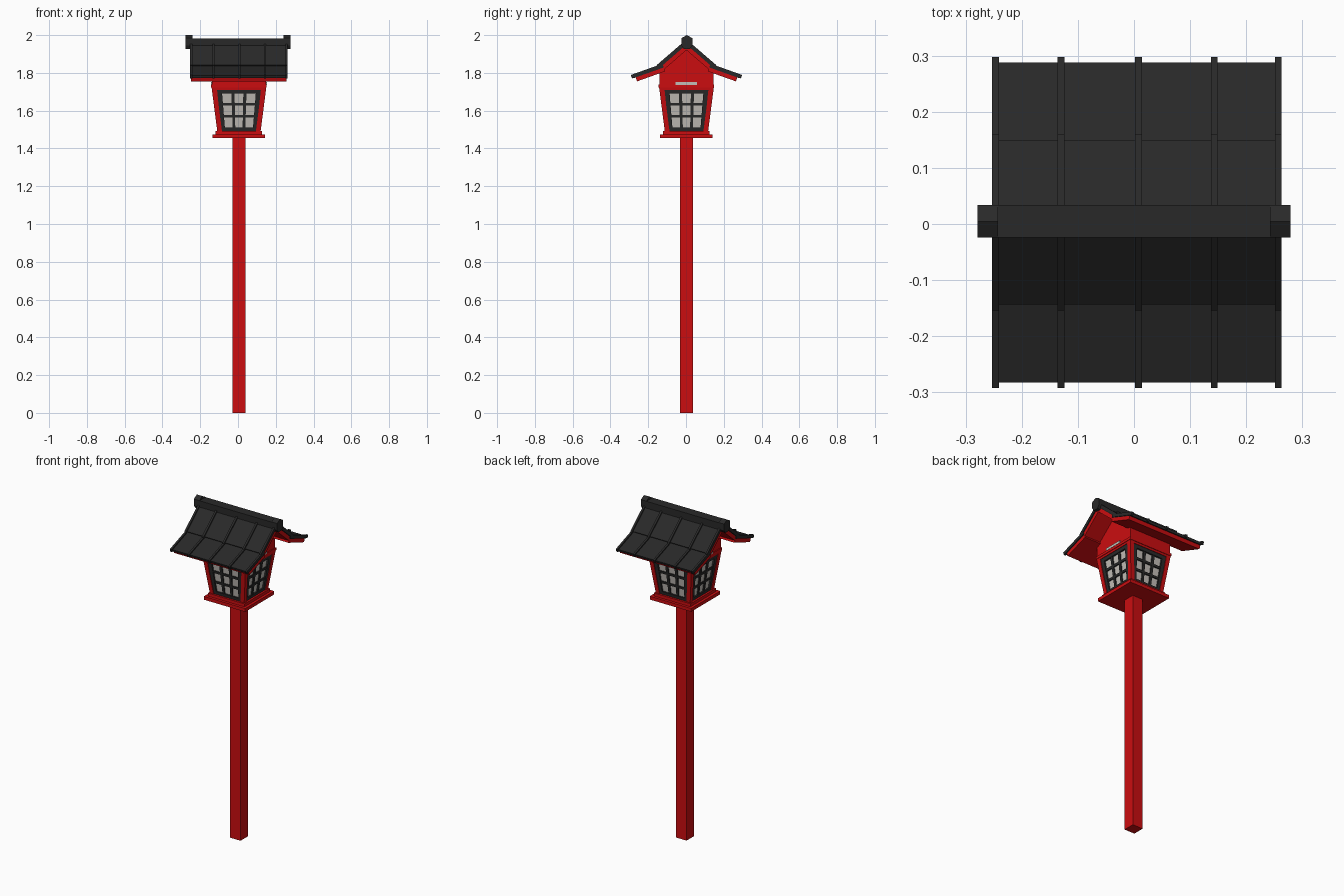
import bpy, bmesh, math
from mathutils import Vector, Matrix

if "Cube" in bpy.data.objects:
    bpy.data.objects.remove(bpy.data.objects["Cube"])

CX, CY = 0.005, 0.0025      # lantern axis


def mat(name, c):
    m = bpy.data.materials.new(name)
    m.diffuse_color = (*c, 1)
    m.use_nodes = True
    m.node_tree.nodes["Principled BSDF"].inputs["Base Color"].default_value = m.diffuse_color
    return m


RED = mat("red_paint", (0.6, 0.004, 0.005))
DARK = mat("dark_tile", (0.022, 0.022, 0.022))
PANE = mat("paper_pane", (0.55, 0.52, 0.48))


def finish(name, bm, m):
    bmesh.ops.recalc_face_normals(bm, faces=bm.faces)
    me = bpy.data.meshes.new(name)
    bm.to_mesh(me)
    bm.free()
    me.materials.append(m)
    ob = bpy.data.objects.new(name, me)
    bpy.context.collection.objects.link(ob)
    return ob


def loft(bm, a, b):
    """Closed prism between two matching loops of points."""
    va, vb = [bm.verts.new(p) for p in a], [bm.verts.new(p) for p in b]
    bm.faces.new(va)
    bm.faces.new(vb[::-1])
    n = len(a)
    for i in range(n):
        bm.faces.new((va[i], vb[i], vb[(i + 1) % n], va[(i + 1) % n]))


def square(h, z):
    return [(CX + sx * h, CY + sy * h, z) for sx, sy in ((-1, -1), (1, -1), (1, 1), (-1, 1))]


def tapered(name, h0, z0, h1, z1, m):
    bm = bmesh.new()
    loft(bm, square(h0, z0), square(h1, z1))
    return finish(name, bm, m)


def extrude_x(bm, prof, x0, x1):
    """Extrude a (y, z) profile along x."""
    loft(bm, [(x0, CY + y, z) for y, z in prof], [(x1, CY + y, z) for y, z in prof])


# post and base plates
tapered("post", 0.035, 0, 0.035, 1.46, RED)
tapered("base_plate", 0.139, 1.455, 0.139, 1.475, RED)
tapered("base_step", 0.123, 1.475, 0.123, 1.493, RED)

# flared lamp box
Z0, Z1 = 1.493, 1.725


def half(z):
    return 0.115 + (z - Z0) / (Z1 - Z0) * 0.03


def bar(bm, k, u0, u1, z0, z1, out, inn):
    """Bar on lamp face k; u is a fraction of the half width."""
    rot = Matrix.Rotation(k * math.pi / 2, 3, 'Z')
    loops = []
    for d in (out, inn):
        loops.append([rot @ Vector((u * half(z), -half(z) - d, z)) + Vector((CX, CY, 0))
                      for u, z in ((u0, z0), (u1, z0), (u1, z1), (u0, z1))])
    loft(bm, *loops)


tapered("panes", half(Z0) - 0.014, Z0, half(1.715) - 0.014, 1.715, PANE)
frame, posts, rails = bmesh.new(), bmesh.new(), bmesh.new()
W, B, T = 0.81, 0.175, 0.06
for k in range(4):
    for s in (-1, 1):
        bar(frame, k, s * W, s * (W - B), Z0, 1.712, -0.004, -0.02)
        bar(frame, k, s * 0.225 - T, s * 0.225 + T, 1.51, 1.692, -0.007, -0.02)
    for z0, z1, d in ((Z0, 1.511, -0.004), (1.69, 1.712, -0.004),
                      (1.563, 1.576, -0.007), (1.627, 1.641, -0.007)):
        bar(frame, k, -W, W, z0, z1, d, -0.02)
    bar(posts, k, W, 1, Z0, Z1, 0, -0.025)
    bar(posts, k, -1, -W, Z0, Z1, 0, -0.025)
    bar(rails, k, -W, W, 1.71, Z1, -0.001, -0.025)
finish("window_lattice", frame, DARK)
finish("corner_posts", posts, RED)
finish("top_rails", rails, RED)
tapered("top_beam", 0.147, 1.722, 0.147, 1.738, RED)

# gable house above the lamp box
bm = bmesh.new()
extrude_x(bm, [(-0.142, 1.735), (0.142, 1.735), (0.142, 1.81), (0, 1.935), (-0.142, 1.81)],
          CX - 0.142, CX + 0.142)
finish("gable_wall", bm, RED)
bm = bmesh.new()
for s in (-1, 1):
    extrude_x(bm, [(-0.057, 1.737), (0.057, 1.737), (0.057, 1.752), (-0.057, 1.752)],
              CX + s * 0.135, CX + s * 0.1485)
finish("gable_light_slits", bm, PANE)


# roof: two tiers per side, dark tiles over red boards
def slab(bm, a, b, t0, t1, x0, x1, ext=0):
    """Strip under the line a-b between depths t0 and t1, mirrored on both sides."""
    a, b = Vector(a), Vector(b)
    d = (b - a).normalized()
    n = Vector((-d.y, d.x))
    b = b + d * ext
    prof = [a - n * t0, b - n * t0, b - n * t1, a - n * t1]
    for s in (-1, 1):
        extrude_x(bm, [(s * p.x, p.y) for p in prof], x0, x1)


UP = ((0.0, 1.968), (0.146, 1.842))
LOW = ((0.125, 1.842), (0.285, 1.785))
tiles, boards, ribs = bmesh.new(), bmesh.new(), bmesh.new()
X0, X1 = -0.248, 0.258
for (a, b), e in ((UP, -0.004), (LOW, -0.012)):
    slab(tiles, a, b, 0, 0.014, X0, X1)
    slab(boards, a, b, 0.014, 0.036, X0, X1, e)
    for x in (-0.247, -0.13, 0.008, 0.143, 0.257):
        slab(ribs, a, b, -0.007, 0.012, x - 0.006, x + 0.006, 0.008)
finish("roof_tiles", tiles, DARK)
finish("roof_boards", boards, RED)
finish("roof_ribs", ribs, DARK)

# ridge beam with taller pointed end caps
bm = bmesh.new()
extrude_x(bm, [(-0.027, 1.935), (0.031, 1.935), (0.031, 1.983), (-0.027, 1.983)], -0.245, 0.245)
finish("ridge_beam", bm, DARK)
bm = bmesh.new()
for s in (-1, 1):
    extrude_x(bm, [(0.002, 2.0), (0.031, 1.984), (0.031, 1.945), (0.018, 1.926),
                   (-0.014, 1.926), (-0.027, 1.945), (-0.027, 1.984)], s * 0.242, s * 0.279)
finish("ridge_end_caps", bm, DARK)
